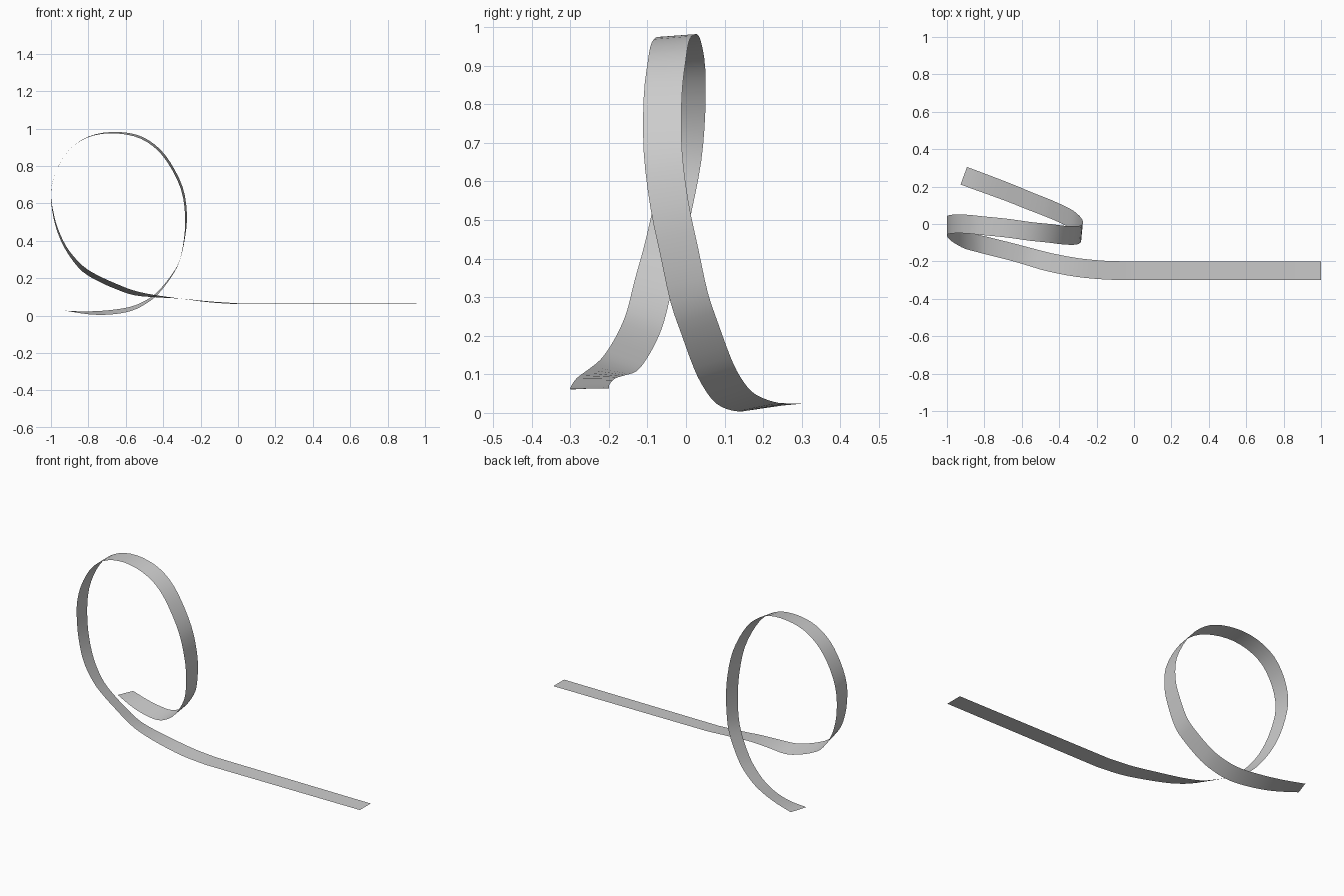
import bpy
from mathutils import Vector

if "Cube" in bpy.data.objects:
    bpy.data.objects.remove(bpy.data.objects["Cube"], do_unlink=True)

HALF_WIDTH = 0.05
STEPS = 3

# Centre line after the straight: x, y, z, roll (positive leans the back edge outward)
stations = [
    (0, -.25, .063, -.05), (-.15, -.247, .073, -.05), (-.3, -.233, .09, 0),
    (-.45, -.205, .105, .12), (-.56, -.175, .123, .25), (-.65, -.15, .155, .28),
    (-.75, -.125, .2, .28), (-.83, -.105, .25, .25), (-.9, -.085, .33, .15),
    (-.95, -.06, .42, .1), (-.985, -.035, .53, .06), (-1, -.01, .66, 0),
    (-.97, 0, .78, 0), (-.9, 0, .89, 0), (-.8, -.01, .955, .03),
    (-.68, -.022, .978, .07), (-.55, -.04, .963, .12), (-.45, -.05, .91, .13),
    (-.37, -.06, .82, .13), (-.3, -.06, .68, .12), (-.278, -.043, .54, .1),
    (-.285, -.018, .42, .05), (-.31, .008, .3, 0), (-.35, .035, .22, -.05),
    (-.42, .068, .13, -.1), (-.48, .093, .08, -.15), (-.56, .124, .04, -.22),
    (-.66, .165, .02, -.25), (-.78, .21, .015, -.18), (-.91, .258, .025, 0),
]


def catmull(a, b, c, d, t):
    return 0.5 * (2 * b + (c - a) * t + (2 * a - 5 * b + 4 * c - d) * t * t
                  + (3 * b - a - 3 * c + d) * t ** 3)


# Smooth the centre line, then add the straight run-in
keys = [Vector(s) for s in stations]
keys = [2 * keys[0] - keys[1]] + keys + [2 * keys[-1] - keys[-2]]
path = [catmull(*keys[i:i + 4], k / STEPS)
        for i in range(len(keys) - 3) for k in range(STEPS)]
path.append(keys[-2])
path.insert(0, Vector((1, -.25, .063, 0)))

# Sweep the flat cross-section along the path
verts = []
for i, point in enumerate(path):
    ahead, behind = path[min(i + 1, len(path) - 1)], path[max(i - 1, 0)]
    tangent = (ahead - behind).to_3d().normalized()
    across = Vector((0, 1, 0))
    across = (across - tangent * across.dot(tangent)).normalized()
    across = (across + tangent.cross(across) * point.w).normalized() * HALF_WIDTH
    verts += [point.to_3d() - across, point.to_3d() + across]
faces = [(j, j + 1, j + 3, j + 2) for j in range(0, len(verts) - 2, 2)]

mesh = bpy.data.meshes.new("looping_ribbon")
mesh.from_pydata(verts, [], faces)
mesh.update()
ribbon = bpy.data.objects.new("looping_ribbon", mesh)
bpy.context.collection.objects.link(ribbon)

# Single grey finish
grey = bpy.data.materials.new("light_grey")
grey.use_nodes = True
color = (0.6, 0.6, 0.6, 1)
grey.diffuse_color = color
grey.node_tree.nodes["Principled BSDF"].inputs["Base Color"].default_value = color
mesh.materials.append(grey)

bpy.ops.object.select_all(action="DESELECT")
ribbon.select_set(True)
bpy.context.view_layer.objects.active = ribbon
bpy.ops.object.shade_smooth_by_angle()
